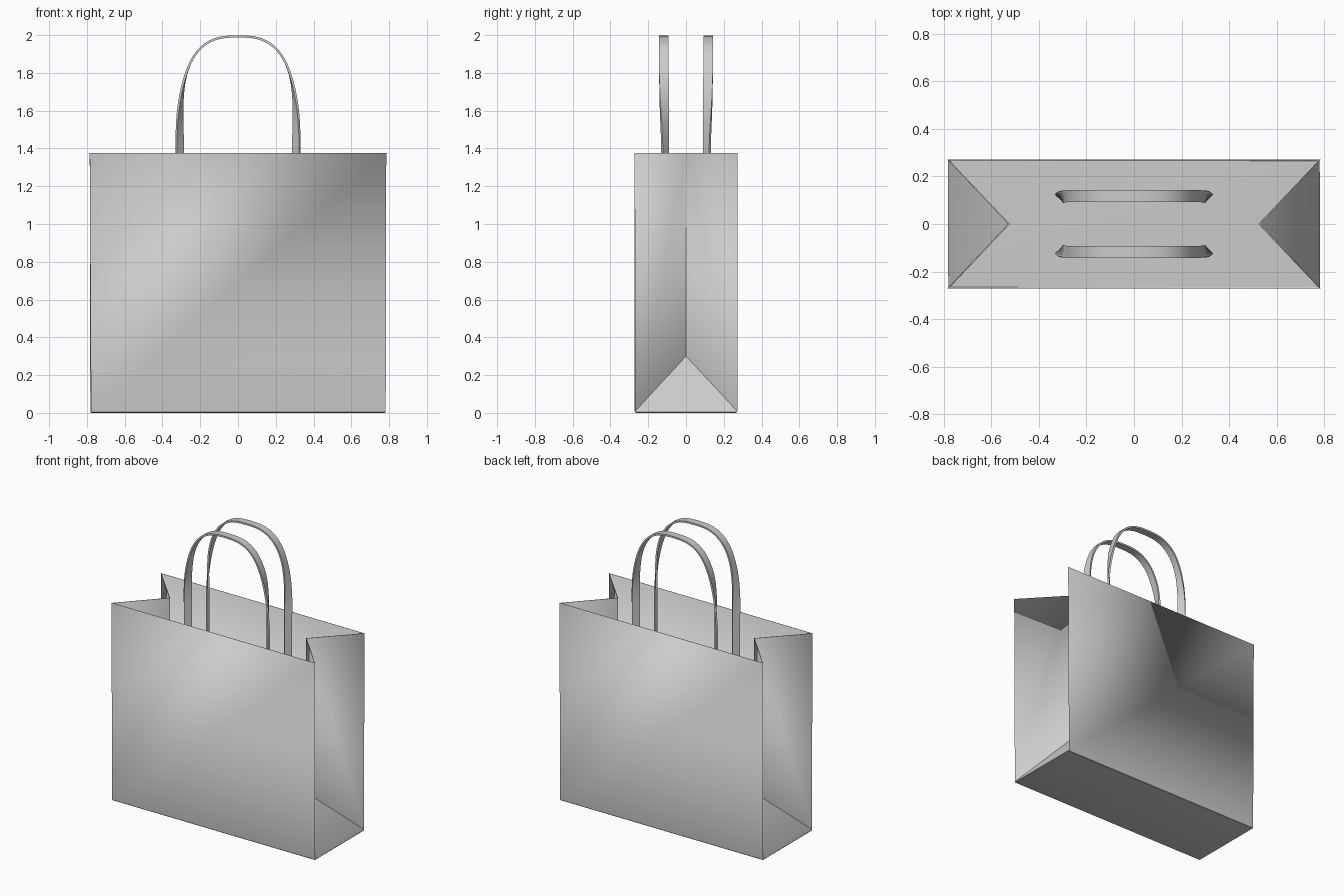
import bpy, bmesh, math
from mathutils import Vector

if "Cube" in bpy.data.objects:
    bpy.data.objects.remove(bpy.data.objects["Cube"])

W, D, H = 0.785, 0.272, 1.375      # half width, half depth, bag height
FOLD_X, FOLD_Z = 0.53, 0.30        # inner gusset crease and its lower apex


def make_object(name, bm):
    bmesh.ops.recalc_face_normals(bm, faces=bm.faces)
    mesh = bpy.data.meshes.new(name)
    bm.to_mesh(mesh)
    bm.free()
    ob = bpy.data.objects.new(name, mesh)
    bpy.context.collection.objects.link(ob)
    return ob


def smooth(ob, angle):
    bpy.ops.object.select_all(action='DESELECT')
    ob.select_set(True)
    bpy.context.view_layer.objects.active = ob
    bpy.ops.object.shade_smooth_by_angle(angle=math.radians(angle))


# Paper body: open box with folded side gussets
bm = bmesh.new()
corners = [(-W, -D), (W, -D), (W, D), (-W, D)]
low = [bm.verts.new((x, y, 0)) for x, y in corners]
top = [bm.verts.new((x, y, H)) for x, y in corners]
bm.faces.new(low[::-1])
for a, b, s in ((0, 1, 0), (1, 2, 1), (2, 3, 0), (3, 0, -1)):
    if s == 0:
        bm.faces.new((low[a], low[b], top[b], top[a]))
    else:
        apex = bm.verts.new((s * FOLD_X, 0, FOLD_Z))
        rim = bm.verts.new((s * FOLD_X, 0, H))
        bm.faces.new((low[a], low[b], apex))
        bm.faces.new((low[a], apex, rim, top[a]))
        bm.faces.new((low[b], top[b], rim, apex))
# Open paper: make every panel face outward before thickening
bmesh.ops.recalc_face_normals(bm, faces=bm.faces)
base = [f for f in bm.faces if all(v.co.z == 0 for v in f.verts)][0]
if base.normal.z > 0:
    bmesh.ops.reverse_faces(bm, faces=bm.faces)
bmesh.ops.bevel(bm, geom=list(base.edges), offset=0.01, segments=3,
                profile=0.5, affect='EDGES')
mesh = bpy.data.meshes.new("bag_body")
bm.to_mesh(mesh)
bm.free()
body = bpy.data.objects.new("bag_body", mesh)
bpy.context.collection.objects.link(body)
paper = body.modifiers.new("paper_thickness", 'SOLIDIFY')
paper.thickness = 0.008
paper.offset = -1
smooth(body, 32)


# Handles: flat ribbon arches whose legs twist on the way down into the bag
def handle_path(leg_end=0.95, a=0.309, z0=1.45, b=0.543, n=2.8, steps=40):
    pts = [Vector((a, 0, leg_end + (z0 - leg_end) * i / 8)) for i in range(8)]
    for i in range(steps + 1):
        t = math.pi * i / steps
        c, s = math.cos(t), max(math.sin(t), 0)
        pts.append(Vector((math.copysign(abs(c) ** (2 / n), c) * a, 0,
                           z0 + b * s ** (2 / n))))
    return pts + [Vector((-p.x, 0, p.z)) for p in pts[:8][::-1]]


def make_handle(name, side, width=0.05, thick=0.012):
    pts = handle_path()
    bm = bmesh.new()
    rings = []
    for i, p in enumerate(pts):
        tan = (pts[min(i + 1, len(pts) - 1)] - pts[max(i - 1, 0)]).normalized()
        out = Vector((0, side, 0))
        nrm = Vector((tan.z, 0, -tan.x))           # away from the arch centre
        f = min(max((1.85 - p.z) / 0.45, 0), 1)
        ang = math.radians(48) * f * f * (3 - 2 * f)
        u = out * math.cos(ang) + nrm * math.sin(ang)
        v = nrm * math.cos(ang) - out * math.sin(ang)
        c = p + out * (0.118 - 0.008 * f)
        rings.append([bm.verts.new(c + u * su * width / 2 + v * sv * thick / 2)
                      for su, sv in ((-1, -1), (1, -1), (1, 1), (-1, 1))])
    for r, q in zip(rings, rings[1:]):
        for k in range(4):
            bm.faces.new((r[k], r[(k + 1) % 4], q[(k + 1) % 4], q[k]))
    bm.faces.new(rings[0])
    bm.faces.new(rings[-1])
    smooth(make_object(name, bm), 40)


make_handle("front_handle", -1)
make_handle("back_handle", 1)
